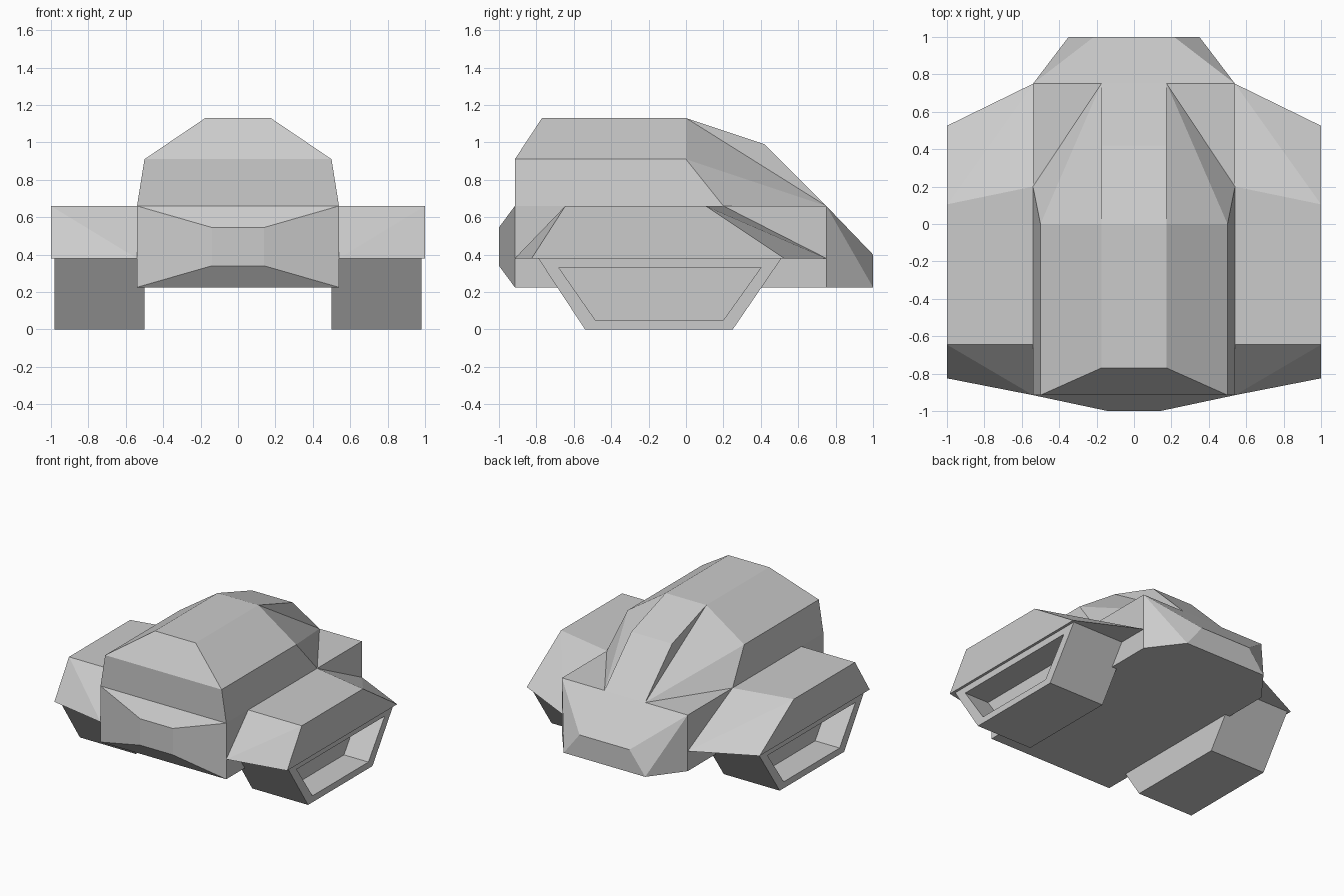
import bpy
import bmesh

if "Cube" in bpy.data.objects:
    bpy.data.objects.remove(bpy.data.objects["Cube"])

grey = bpy.data.materials.new("plain_grey")
grey.diffuse_color = (0.6, 0.6, 0.6, 1)
grey.use_nodes = True
grey.node_tree.nodes["Principled BSDF"].inputs["Base Color"].default_value = grey.diffuse_color


def finish(bm, name):
    bmesh.ops.recalc_face_normals(bm, faces=bm.faces[:])
    mesh = bpy.data.meshes.new(name)
    bm.to_mesh(mesh)
    bm.free()
    mesh.materials.append(grey)
    obj = bpy.data.objects.new(name, mesh)
    bpy.context.collection.objects.link(obj)
    return obj


def convex(name, points):
    """Faceted solid wrapped around its corner points."""
    bm = bmesh.new()
    for p in points:
        bm.verts.new(p)
    bmesh.ops.convex_hull(bm, input=bm.verts[:])
    bmesh.ops.dissolve_limit(bm, angle_limit=0.01, verts=bm.verts[:], edges=bm.edges[:])
    return finish(bm, name)


def both_sides(points):
    return [(s * x, y, z) for s in (-1, 1) for x, y, z in points]


def skin(name, loops):
    """Bridge successive loops and cap both ends."""
    bm = bmesh.new()
    rings = [[bm.verts.new(p) for p in loop] for loop in loops]
    n = len(rings[0])
    for a, b in zip(rings, rings[1:]):
        for i in range(n):
            j = (i + 1) % n
            bm.faces.new((a[i], a[j], b[j], b[i]))
    bm.faces.new(rings[0])
    bm.faces.new(rings[-1])
    return finish(bm, name)


# Lower hull with wedge nose and tapered tail
convex("hull", both_sides([
    (0.14, -1.0, 0.34), (0.14, -1.0, 0.545),
    (0.54, -0.915, 0.225), (0.54, -0.915, 0.66),
    (0.54, 0.75, 0.225), (0.54, 0.75, 0.66),
    (0.35, 1.0, 0.225), (0.215, 1.0, 0.40)]))

# Cabin with sloped front and faceted rear shoulders
convex("cabin", both_sides([
    (0.54, -0.915, 0.66), (0.50, -0.915, 0.91), (0.175, -0.77, 1.13),
    (0.175, 0.0, 1.13), (0.50, 0.0, 0.91),
    (0.54, 0.20, 0.66), (0.175, 0.75, 0.66)]))

# Raised spine running down the back
convex("rear_spine", both_sides([
    (0.175, 0.0, 1.13), (0.175, 0.42, 0.99),
    (0.175, 0.75, 0.66), (0.175, 0.0, 0.66)]))

track_profile = [(-0.79, 0.38), (0.51, 0.38), (0.25, 0.0), (-0.54, 0.0)]
recess_profile = [(-0.68, 0.33), (0.40, 0.33), (0.20, 0.05), (-0.485, 0.05)]

for s, side in ((-1, "left"), (1, "right")):
    # Side fender
    convex(side + "_fender", [(s * x, y, z) for x, y, z in (
        (0.54, -0.915, 0.38), (1.0, -0.825, 0.38),
        (0.54, -0.645, 0.66), (1.0, -0.645, 0.66),
        (0.54, 0.20, 0.66), (1.0, 0.105, 0.66),
        (0.54, 0.75, 0.38), (1.0, 0.525, 0.38))])
    # Track pod with recessed outer face
    skin(side + "_track", [
        [(s * x, y, z) for y, z in profile] for x, profile in (
            (0.50, track_profile), (0.98, track_profile),
            (0.98, recess_profile), (0.77, recess_profile))])
